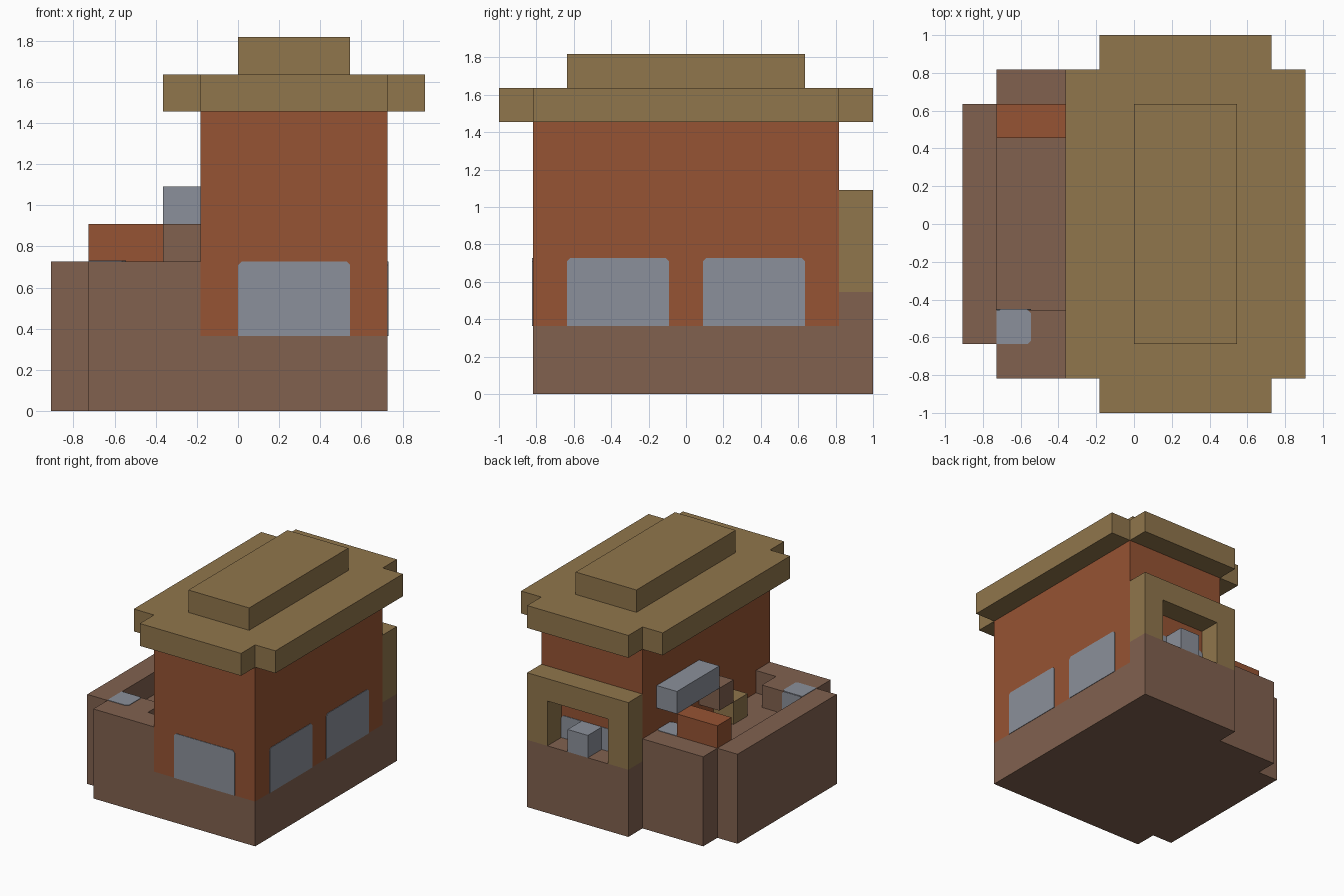
import bpy
import bmesh
from mathutils import Vector

U = 2 / 11      # one building block
THIN = 0.004    # thickness of panes

cube = bpy.data.objects.get("Cube")
if cube:
    bpy.data.objects.remove(cube, do_unlink=True)


def material(name, rgb):
    mat = bpy.data.materials.new(name)
    mat.use_nodes = True
    mat.diffuse_color = (*rgb, 1)
    bsdf = mat.node_tree.nodes["Principled BSDF"]
    bsdf.inputs["Base Color"].default_value = (*rgb, 1)
    bsdf.inputs["Roughness"].default_value = 0.9
    return mat


BROWN = material("brown stone", (0.22, 0.12, 0.078))
ORANGE = material("burnt orange", (0.305, 0.087, 0.033))
TAN = material("tan thatch", (0.28, 0.18, 0.072))
GREY = material("blue grey", (0.26, 0.28, 0.325))


def extrude(name, mat, points, offset):
    """Extrude a flat outline, given in scene units, along an offset."""
    bm = bmesh.new()
    face = bm.faces.new([bm.verts.new(p) for p in points])
    made = bmesh.ops.extrude_face_region(bm, geom=[face])["geom"]
    verts = [g for g in made if isinstance(g, bmesh.types.BMVert)]
    bmesh.ops.translate(bm, verts=verts, vec=offset)
    bmesh.ops.recalc_face_normals(bm, faces=bm.faces)
    mesh = bpy.data.meshes.new(name)
    bm.to_mesh(mesh)
    bm.free()
    mesh.materials.append(mat)
    obj = bpy.data.objects.new(name, mesh)
    bpy.context.collection.objects.link(obj)
    return obj


def prism(name, mat, outline, z0, z1):
    """Vertical prism from a plan outline in blocks."""
    return extrude(name, mat, [(x * U, y * U, z0 * U) for x, y in outline],
                   (0, 0, (z1 - z0) * U))


def block(name, mat, x, y, z):
    """Box from (low, high) ranges in blocks."""
    outline = [(x[0], y[0]), (x[1], y[0]), (x[1], y[1]), (x[0], y[1])]
    return prism(name, mat, outline, *z)


def pane(name, corner, across, up, normal, width, height):
    """Thin plate with its two upper corners clipped."""
    c = 0.1
    shape = [(0, 0), (width, 0), (width, height - c), (width - c, height),
             (c, height), (0, height - c)]
    a, b, n = Vector(across), Vector(up), Vector(normal)
    points = [(Vector(corner) + a * s + b * t) * U for s, t in shape]
    return extrude(name, GREY, points, n * THIN)


# Stone base under the house and the yard
block("house_base", BROWN, (-1, 4), (-4.5, 4.5), (0, 2))
prism("yard_floor", BROWN, [(-1, -4.5), (-1, 4.5), (-4, 4.5), (-4, 3.5), (-5, 3.5),
                            (-5, -3.5), (-4, -3.5), (-4, -4.5)], 0, 3)

# Low wall around the yard, with inner ledges
prism("yard_wall", BROWN, [(-1, -4.5), (-1, -3.5), (-2, -3.5), (-2, -2.5), (-4, -2.5),
                           (-4, 2.5), (-1, 2.5), (-1, 4.5), (-4, 4.5), (-4, 3.5),
                           (-5, 3.5), (-5, -3.5), (-4, -3.5), (-4, -4.5)], 3, 4)

# House walls
block("house_walls", ORANGE, (-1, 4), (-4.5, 4.5), (2, 8))

# Roof slab with notched corners, and its cap
prism("roof_slab", TAN, [(-2, -4.5), (-1, -4.5), (-1, -5.5), (4, -5.5), (4, -4.5),
                         (5, -4.5), (5, 4.5), (4, 4.5), (4, 5.5), (-1, 5.5),
                         (-1, 4.5), (-2, 4.5)], 8, 9)
block("roof_cap", TAN, (0, 3), (-3.5, 3.5), (9, 10))

# Back stall: stone counter, portal frame and a block on the counter
block("stall_base", BROWN, (-1, 4), (4.5, 5.5), (0, 3))
portal = [(-1, 3), (0, 3), (0, 5), (3, 5), (3, 3), (4, 3), (4, 6), (-1, 6)]
extrude("stall_frame", TAN, [(x * U, 4.5 * U, z * U) for x, z in portal], (0, U, 0))
block("counter_block", GREY, (1, 2), (4.5, 5.5), (3, 4))

# Windows on the front, back and left side
pane("front_window", (0, -4.5, 2), (1, 0, 0), (0, 0, 1), (0, -1, 0), 3, 2)
pane("back_window", (0, 4.5, 2), (1, 0, 0), (0, 0, 1), (0, 1, 0), 3, 2)
for label, y in (("front", -3.5), ("back", 0.5)):
    pane("side_window_" + label, (4, y, 2), (0, 1, 0), (0, 0, 1), (1, 0, 0), 3, 2)

# Grey plates on the yard ledges
pane("front_ledge_plate", (-4, -3.5, 4), (0, 1, 0), (1, 0, 0), (0, 0, 1), 1, 1)
pane("front_ledge_face", (-4, -2.5, 3), (1, 0, 0), (0, 0, 1), (0, 1, 0), 1, 1)
pane("back_ledge_plate", (-2, 2.5, 4), (0, 1, 0), (1, 0, 0), (0, 0, 1), 1, 1)

# Yard fittings
block("orange_crate", ORANGE, (-4, -2), (2.5, 3.5), (4, 5))
block("grey_beam", GREY, (-2, -1), (0.5, 3.5), (5, 6))
block("beam_rest", BROWN, (-2, -1), (-0.5, 0.5), (4, 5))
block("tan_stool", TAN, (-2, -1), (-1.5, -0.5), (3, 4))
